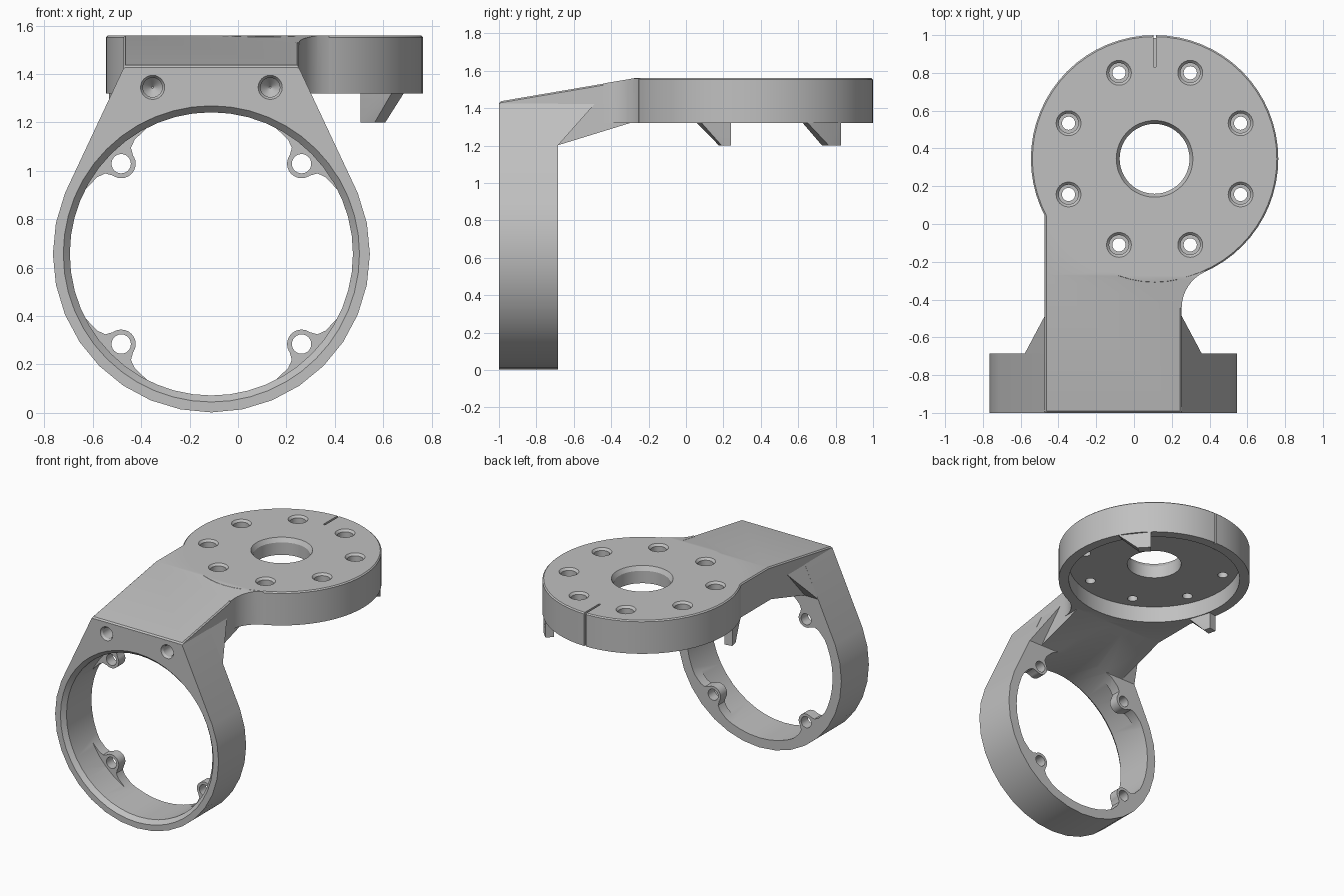
import bpy, bmesh, math
from mathutils import Vector

cube = bpy.data.objects.get("Cube")
if cube:
    bpy.data.objects.remove(cube, do_unlink=True)

grey = bpy.data.materials.new("plain_grey")
grey.use_nodes = True
grey.diffuse_color = (0.53, 0.53, 0.53, 1)
grey.node_tree.nodes["Principled BSDF"].inputs["Base Color"].default_value = (0.53, 0.53, 0.53, 1)

RING = Vector((-0.11, 0, 0.657))     # clamp ring centre
DISC = Vector((0.109, 0.345, 0))     # mounting disc centre
R = 0.655
HALF = 0.3625                        # half width of the arm
EDGE = 0.008                         # small chamfer on top edges


def finish(name, bm):
    bmesh.ops.recalc_face_normals(bm, faces=bm.faces)
    mesh = bpy.data.meshes.new(name)
    bm.to_mesh(mesh)
    bm.free()
    mesh.materials.append(grey)
    ob = bpy.data.objects.new(name, mesh)
    bpy.context.collection.objects.link(ob)
    return ob


def stack(name, loops):
    """Closed solid skinned through loops of equal length."""
    bm = bmesh.new()
    rows = [[bm.verts.new(p) for p in loop] for loop in loops]
    n = len(rows[0])
    for a, b in zip(rows, rows[1:]):
        for i in range(n):
            j = (i + 1) % n
            bm.faces.new((a[i], a[j], b[j], b[i]))
    bm.faces.new(rows[0])
    bm.faces.new(rows[-1])
    return finish(name, bm)


def turned(name, profile, centre, axis="z", seg=48):
    """Solid of revolution from (radius, position along axis) pairs."""
    loops = []
    for r, h in profile:
        loop = []
        for i in range(seg):
            a = math.tau * i / seg
            c, s = r * math.cos(a), r * math.sin(a)
            if axis == "z":
                loop.append((centre.x + c, centre.y + s, h))
            else:
                loop.append((centre.x + c, h, centre.z + s))
        loops.append(loop)
    return stack(name, loops)


def prism(name, outline, lo, hi, place):
    return stack(name, [[place(u, v, w) for u, v in outline] for w in (lo, hi)])


def hull(name, points):
    bm = bmesh.new()
    for p in points:
        bm.verts.new(p)
    bmesh.ops.convex_hull(bm, input=bm.verts)
    bmesh.ops.dissolve_limit(bm, angle_limit=0.01, verts=bm.verts, edges=bm.edges)
    return finish(name, bm)


def box(name, lo, hi):
    return hull(name, [(x, y, z) for x in (lo[0], hi[0])
                       for y in (lo[1], hi[1]) for z in (lo[2], hi[2])])


def combine(tool, operation):
    mod = bracket.modifiers.new("join", "BOOLEAN")
    mod.operation = operation
    mod.solver = "EXACT"
    mod.object = tool
    bpy.context.view_layer.objects.active = bracket
    bpy.ops.object.modifier_apply(modifier=mod.name)
    bpy.data.objects.remove(tool, do_unlink=True)


def add(tool):
    combine(tool, "UNION")


def cut(tool):
    combine(tool, "DIFFERENCE")


# Clamp ring with tapered shoulders
outer = []
for y in (-1, -0.685):
    for i in range(32):
        a = math.tau * i / 32
        outer.append((RING.x + R * math.cos(a), y, RING.z + R * math.sin(a)))
    outer += [(RING.x + s * HALF, y, 1.425) for s in (-1, 1)]
bracket = hull("angle_bracket", outer)

# Sloping arm with chamfered top edges
loops = []
for half, drop in ((-HALF, EDGE), (EDGE - HALF, 0), (HALF - EDGE, 0), (HALF, EDGE)):
    side = [(-0.9995, 1.3), (-0.9995, 1.427 - drop / 2), (-0.99, 1.437 - drop),
            (-0.27, 1.56 - drop), (0.1, 1.56 - drop), (0.1, 1.32), (-0.3, 1.32), (-0.69, 1.2)]
    loops.append([(RING.x + half, y, z) for y, z in side])
add(stack("arm", loops))

# Shoulder gussets behind the ring, running up into the arm sides
wedge = []
for s in (-1, 1):
    low, high = RING.x + s * 0.468, RING.x + s * (HALF - 0.001)
    wedge += [(low, -0.7, 1.2), (low, -0.685, 1.2), (high, -0.7, 1.425), (high, -0.485, 1.425)]
add(hull("gusset", wedge))

# Mounting disc
add(turned("disc", [(R, 1.32), (R, 1.56 - EDGE), (R - EDGE, 1.56)], DISC, seg=64))

# Concave fillet between arm and disc
fr = 0.21
fx = RING.x + HALF + fr
fy = DISC.y - math.sqrt((R + fr) ** 2 - (fx - DISC.x) ** 2)
end = math.atan2(DISC.y - fy, DISC.x - fx)
arc = []
for i in range(9):
    a = math.pi + (end - math.pi) * i / 8
    arc.append((fx + fr * math.cos(a), fy + fr * math.sin(a)))
add(prism("fillet", arc + [(0.3, 0), (0.235, 0), (0.235, fy)], 1.32, 1.559,
          lambda u, v, w: (u, v, w)))
# Trim the fillet to the slope of the arm
cut(prism("slope_trim", [(-1.1, 1.4195), (-0.27, 1.561), (-0.27, 1.8), (-1.1, 1.8)],
          -1, 1, lambda u, v, w: (w, u, v)))

# Ring bore with front chamfer, then tapered hollow under the arm
cut(turned("bore", [(0.612, -1.1), (0.612, -1), (0.585, -0.97), (0.585, -0.6)], RING, "y"))
circle = [(0.585 * math.cos(math.tau * i / 48), 0.585 * math.sin(math.tau * i / 48))
          for i in range(48)]
cut(stack("hollow", [[(RING.x + c, y, RING.z + s + lift) for c, s in circle]
                     for y, lift in ((-0.69, 0), (-0.3, 0.077))]))

# Recess under the disc and the central hole
cut(turned("recess", [(0.585, 1.2), (0.585, 1.44)], DISC, seg=64))
cut(turned("centre_hole", [(0.185, 1.2), (0.185, 1.53), (0.203, 1.56), (0.203, 1.7)], DISC))

# Eight counterbored holes around the disc
for k in range(8):
    a = math.radians(22.5 + 45 * k)
    spot = DISC + 0.493 * Vector((math.cos(a), math.sin(a), 0))
    cut(turned("disc_hole", [(0.035, 1.2), (0.035, 1.5), (0.052, 1.5), (0.052, 1.545),
                             (0.066, 1.56), (0.066, 1.7)], spot, seg=24))

# Alignment groove on the top and rim
cut(box("top_groove", (0.102, 0.83, 1.54), (0.116, 1.1, 1.7)))
cut(box("rim_groove", (0.102, 0.985, 1.2), (0.116, 1.1, 1.7)))

# Hooked tabs under the rim: square end, far end on top, far end at the tip
for start, top, tip in ((48, 28, 40), (190, 206, 195)):
    pts = []
    for z, far in ((1.33, top), (1.32, top), (1.2, tip)):
        for deg in (start, far):
            a = math.radians(deg)
            pts += [DISC + Vector((r * math.cos(a), r * math.sin(a), z)) for r in (0.595, 0.652)]
    add(hull("tab", pts))

# Four screw lugs inside the ring
flare = [(0.515, 0.058), (0.545, 0.075), (0.558, 0.11), (0.556, 0.18), (0.605, 0.18)]
flare += [(u, -v) for u, v in reversed(flare)]
for k in range(4):
    a = math.radians(45 + 90 * k)
    c, s = math.cos(a), math.sin(a)
    spot = RING + 0.527 * Vector((c, 0, s))
    add(prism("lug_base", flare, -0.76, -0.685,
              lambda u, v, w: (RING.x + u * c - v * s, w, RING.z + u * s + v * c)))
    add(turned("lug", [(0.06, -0.76), (0.06, -0.685)], spot, "y", 24))
    cut(turned("lug_hole", [(0.04, -0.9), (0.04, -0.6)], spot, "y", 24))

# Two blind holes on the front
for s in (-1, 1):
    spot = Vector((RING.x + s * 0.243, 0, 1.345))
    cut(turned("front_hole", [(0.05, -1.1), (0.05, -1), (0.04, -0.985), (0.04, -0.9),
                              (0.004, -0.86)], spot, "y", 24))

bpy.ops.object.select_all(action="DESELECT")
bracket.select_set(True)
bpy.context.view_layer.objects.active = bracket
bpy.ops.object.shade_smooth_by_angle(angle=math.radians(25))
